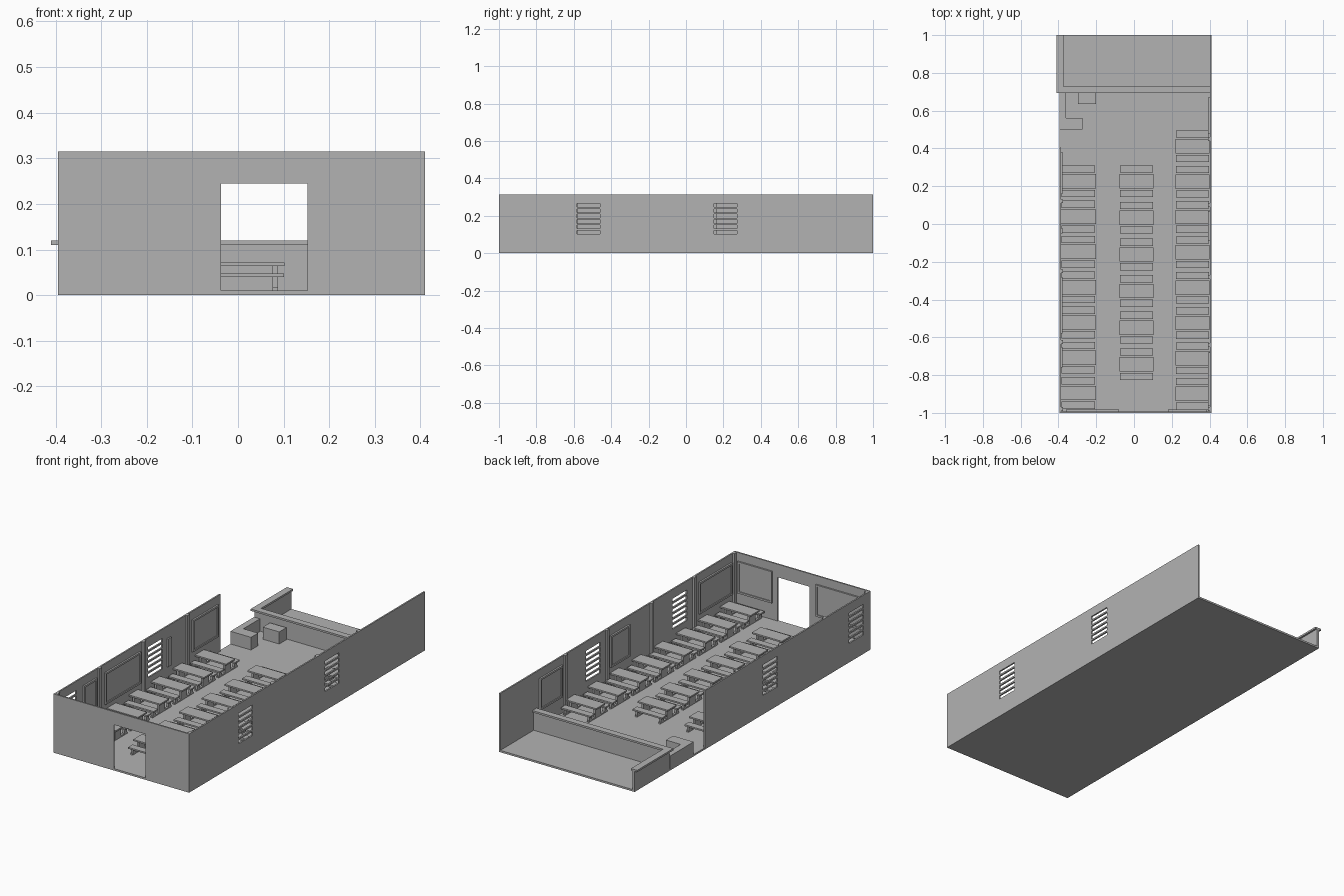
import bpy
import bmesh
from mathutils import Matrix, Vector

if "Cube" in bpy.data.objects:
    bpy.data.objects.remove(bpy.data.objects["Cube"], do_unlink=True)

# One plain grey material
grey = bpy.data.materials.new("plain_grey")
grey.use_nodes = True
colour = (0.45, 0.45, 0.45, 1)
grey.diffuse_color = colour
grey.node_tree.nodes["Principled BSDF"].inputs["Base Color"].default_value = colour

X0, X1, Y0, Y1 = -0.395, 0.41, -1.0, 1.0
FLOOR, TOP, WALL = 0.01, 0.315, 0.008


def finish(name, bm):
    bmesh.ops.recalc_face_normals(bm, faces=bm.faces)
    mesh = bpy.data.meshes.new(name)
    bm.to_mesh(mesh)
    bm.free()
    mesh.materials.append(grey)
    obj = bpy.data.objects.new(name, mesh)
    bpy.context.collection.objects.link(obj)
    return obj


def add_box(bm, x, y, z):
    """Add a box given (min, max) on each axis."""
    size = Matrix.Diagonal((x[1] - x[0], y[1] - y[0], z[1] - z[0], 1))
    centre = Matrix.Translation((sum(x) / 2, sum(y) / 2, sum(z) / 2))
    bmesh.ops.create_cube(bm, size=1, matrix=centre @ size)


def boxes(name, *parts):
    bm = bmesh.new()
    for part in parts:
        add_box(bm, *part)
    return finish(name, bm)


def wall(name, span, holes, place, depth):
    """Wall sheet with rectangular holes (u0, u1, z0, z1), thickened by depth."""
    bm = bmesh.new()
    us = sorted({*span, *(u for h in holes for u in h[:2])})
    zs = sorted({0, TOP, *(z for h in holes for z in h[2:])})
    for a, b in zip(us, us[1:]):
        for c, d in zip(zs, zs[1:]):
            u, z = (a + b) / 2, (c + d) / 2
            if any(h[0] < u < h[1] and h[2] < z < h[3] for h in holes):
                continue
            corners = ((a, c), (b, c), (b, d), (a, d))
            bm.faces.new([bm.verts.new(place(*p)) for p in corners])
    bmesh.ops.remove_doubles(bm, verts=bm.verts, dist=0.0001)
    made = bmesh.ops.extrude_face_region(bm, geom=bm.faces[:], use_keep_orig=True)
    moved = [v for v in made["geom"] if isinstance(v, bmesh.types.BMVert)]
    bmesh.ops.translate(bm, verts=moved, vec=Vector(depth))
    return finish(name, bm)


def vent(y):
    """Six horizontal slots stacked up the wall."""
    return [(y, y + 0.122, 0.102 + 0.0288 * i, 0.122 + 0.0288 * i) for i in range(6)]


# Floor and outer walls
boxes("floor", ((X0, X1), (Y0, Y1), (0, FLOOR)))
wall("left_wall", (Y0, Y1), vent(-0.583) + vent(0.15),
     lambda u, z: (X1, u, z), (-WALL, 0, 0))
wall("right_wall", (Y0, 0.405), vent(-0.94) + vent(-0.21),
     lambda u, z: (X0, u, z), (WALL, 0, 0))
wall("front_wall", (X0, X1), [(-0.037, 0.152, FLOOR, 0.245)],
     lambda u, z: (u, Y0, z), (0, WALL, 0))


# Framed panels on the inside of the walls
def framed_panel(name, u, z, place):
    f = 0.01
    rects = [(u, z, 0.004),
             (u, (z[0], z[0] + f), 0.009), (u, (z[1] - f, z[1]), 0.009),
             ((u[0], u[0] + f), z, 0.009), ((u[1] - f, u[1]), z, 0.009)]
    boxes(name, *(place(*r) for r in rects))


def on_left(u, z, d):
    return (X1 - WALL - d, X1 - WALL), u, z


def on_right(u, z, d):
    return (X0 + WALL, X0 + WALL + d), u, z


def on_front(u, z, d):
    return u, (Y0 + WALL, Y0 + WALL + d), z


for u in ((0.48, 0.67), (-0.09, 0.07), (-0.96, -0.68)):
    framed_panel("left_panel", u, (0.1, 0.27), on_left)
for u in ((0.16, 0.38), (-0.58, -0.28), (-0.76, -0.65)):
    framed_panel("right_panel", u, (0.1, 0.27), on_right)
for u in ((0.18, 0.385), (-0.36, -0.08)):
    framed_panel("front_panel", u, (0.1, 0.27), on_front)

# Upright strips on the long walls
for y in (0.45, 0.1, -0.28, -0.64, -0.98):
    boxes("left_pilaster", on_left((y - 0.01, y + 0.01), (FLOOR, TOP), 0.01))
for y in (0.12, -0.25, -0.625, -0.98):
    boxes("right_pilaster", on_right((y - 0.01, y + 0.01), (FLOOR, TOP), 0.01))
boxes("wall_fitting", on_right((-0.05, -0.02), (0.1, 0.25), 0.008))

# Low counter walls with an overhanging top
C = 0.11
boxes("counter_wall", ((X0, X1), (0.703, 0.717), (0, C)),
      ((X0, X0 + 0.012), (0.703, Y1), (0, C)))
boxes("counter_top", ((-0.41, X1), (0.693, 0.728), (C, 0.12)),
      ((-0.41, -0.373), (0.728, Y1), (C, 0.12)))

# Service desk and cabinet beside the counter
boxes("service_desk", ((X0, -0.273), (0.5, 0.56), (FLOOR, 0.078)),
      ((X0, -0.36), (0.56, 0.7), (FLOOR, 0.078)))
boxes("cabinet", ((-0.297, -0.2), (0.635, 0.695), (FLOOR, 0.075)))


# Tables, each with two benches on a shared end frame
def table_set(name, x, y, width):
    h = width / 2
    parts = [((x - h, x + h), (y - 0.038, y + 0.038), (0.064, 0.072))]
    for s in (-1, 1):
        b, e = y + s * 0.065, x + s * (h - 0.02)
        parts.append(((x - 0.0875, x + 0.0875), (b - 0.019, b + 0.019), (0.04, 0.048)))
        leg = (e - 0.006, e + 0.006)
        parts.append((leg, (y - 0.025, y + 0.025), (FLOOR, 0.064)))
        parts.append((leg, (y - 0.08, y + 0.08), (FLOOR, 0.017)))
        for t in (-0.065, 0.065):
            parts.append((leg, (y + t - 0.01, y + t + 0.01), (0.017, 0.04)))
    boxes(name, *parts)


rows = (("right_table", -0.295, 0.226, -0.895, 7, 0.185),
        ("middle_table", 0.013, 0.226, -0.742, 6, 0.178),
        ("left_table", 0.309, 0.411, -0.898, 8, 0.18))
for name, x, start, end, count, width in rows:
    for i in range(count):
        table_set(name, x, start + (end - start) * i / (count - 1), width)
